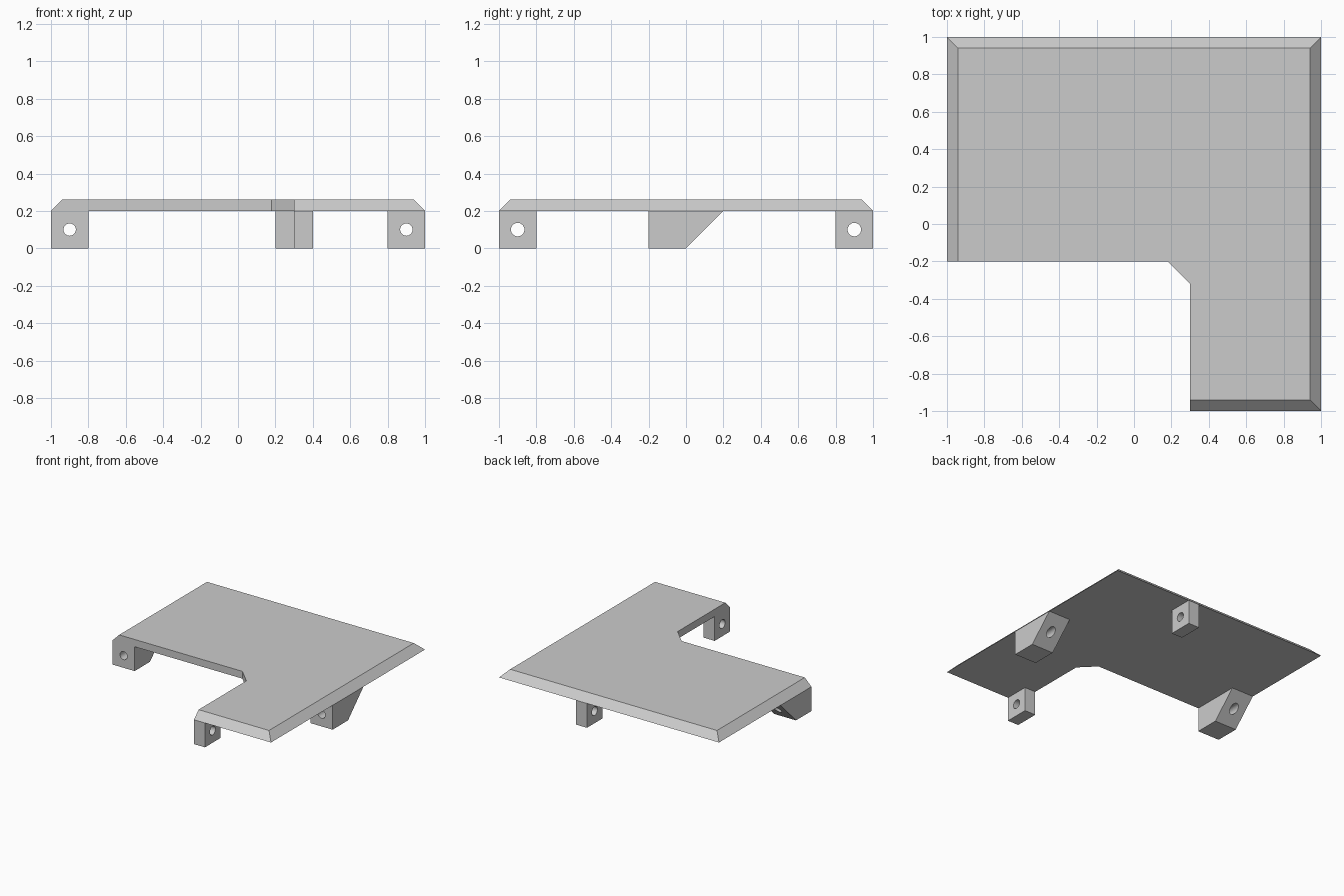
import bpy
import bmesh
from mathutils import Matrix, Vector

if "Cube" in bpy.data.objects:
    bpy.data.objects.remove(bpy.data.objects["Cube"], do_unlink=True)

GREY = (0.6, 0.6, 0.6, 1)
mat = bpy.data.materials.new("light grey")
mat.use_nodes = True
mat.diffuse_color = GREY
mat.node_tree.nodes["Principled BSDF"].inputs["Base Color"].default_value = GREY

UNDERSIDE = 0.2
THICK = 0.06


def make_object(name, bm):
    bmesh.ops.recalc_face_normals(bm, faces=bm.faces)
    mesh = bpy.data.meshes.new(name)
    bm.to_mesh(mesh)
    bm.free()
    mesh.materials.append(mat)
    obj = bpy.data.objects.new(name, mesh)
    bpy.context.collection.objects.link(obj)
    return obj


def loft(name, lower, upper):
    """Closed solid between two matching outlines."""
    bm = bmesh.new()
    a = [bm.verts.new(p) for p in lower]
    b = [bm.verts.new(p) for p in upper]
    bm.faces.new(a)
    bm.faces.new(b)
    for i in range(len(a)):
        j = (i + 1) % len(a)
        bm.faces.new((a[i], a[j], b[j], b[i]))
    return make_object(name, bm)


def drill(obj, centre, axis, radius):
    """Cut a round through-hole along the given axis."""
    bm = bmesh.new()
    turn = Vector(axis).to_track_quat('Z', 'Y').to_matrix().to_4x4()
    bmesh.ops.create_cone(bm, cap_ends=True, segments=32, radius1=radius,
                          radius2=radius, depth=1,
                          matrix=Matrix.Translation(centre) @ turn)
    cutter = make_object(obj.name + "_hole_cutter", bm)
    cutter.hide_render = True
    cutter.hide_viewport = True
    mod = obj.modifiers.new("hole", 'BOOLEAN')
    mod.operation = 'DIFFERENCE'
    mod.solver = 'EXACT'
    mod.object = cutter
    # Apply the cut, then drop the cutter
    bpy.context.view_layer.update()
    graph = bpy.context.evaluated_depsgraph_get()
    cut_mesh = bpy.data.meshes.new_from_object(obj.evaluated_get(graph))
    obj.modifiers.clear()
    obj.data = cut_mesh
    bpy.data.objects.remove(cutter, do_unlink=True)


# L-shaped top: outer edges slope inward, inner edges stay upright
outline = [(-1, -0.2), (0.18, -0.2), (0.3, -0.32), (0.3, -1), (1, -1), (1, 1), (-1, 1)]
limit = 1 - THICK
inset = [(max(-limit, min(limit, x)), max(-limit, min(limit, y))) for x, y in outline]
loft("table_top",
     [(x, y, UNDERSIDE) for x, y in outline],
     [(x, y, UNDERSIDE + THICK) for x, y in inset])

# Wedge brackets under the two sides, drilled front to back
profile = [(-0.2, 0), (0, 0), (0.2, UNDERSIDE), (-0.2, UNDERSIDE)]
for side, x in (("right", -0.9), ("left", 0.9)):
    wedge = loft(side + "_wedge_bracket",
                 [(x - 0.1, y, z) for y, z in profile],
                 [(x + 0.1, y, z) for y, z in profile])
    drill(wedge, (x, 0, 0.1), (0, 1, 0), 0.033)

# Thin block brackets at the front and back edges, drilled sideways
for end, x, y in (("front", 0.35, -0.9), ("back", 0.25, 0.9)):
    base = [(x + sx * 0.05, y + sy * 0.1) for sx, sy in ((-1, -1), (1, -1), (1, 1), (-1, 1))]
    block = loft(end + "_block_bracket",
                 [(px, py, 0) for px, py in base],
                 [(px, py, UNDERSIDE) for px, py in base])
    drill(block, (x, y, 0.1), (1, 0, 0), 0.036)
